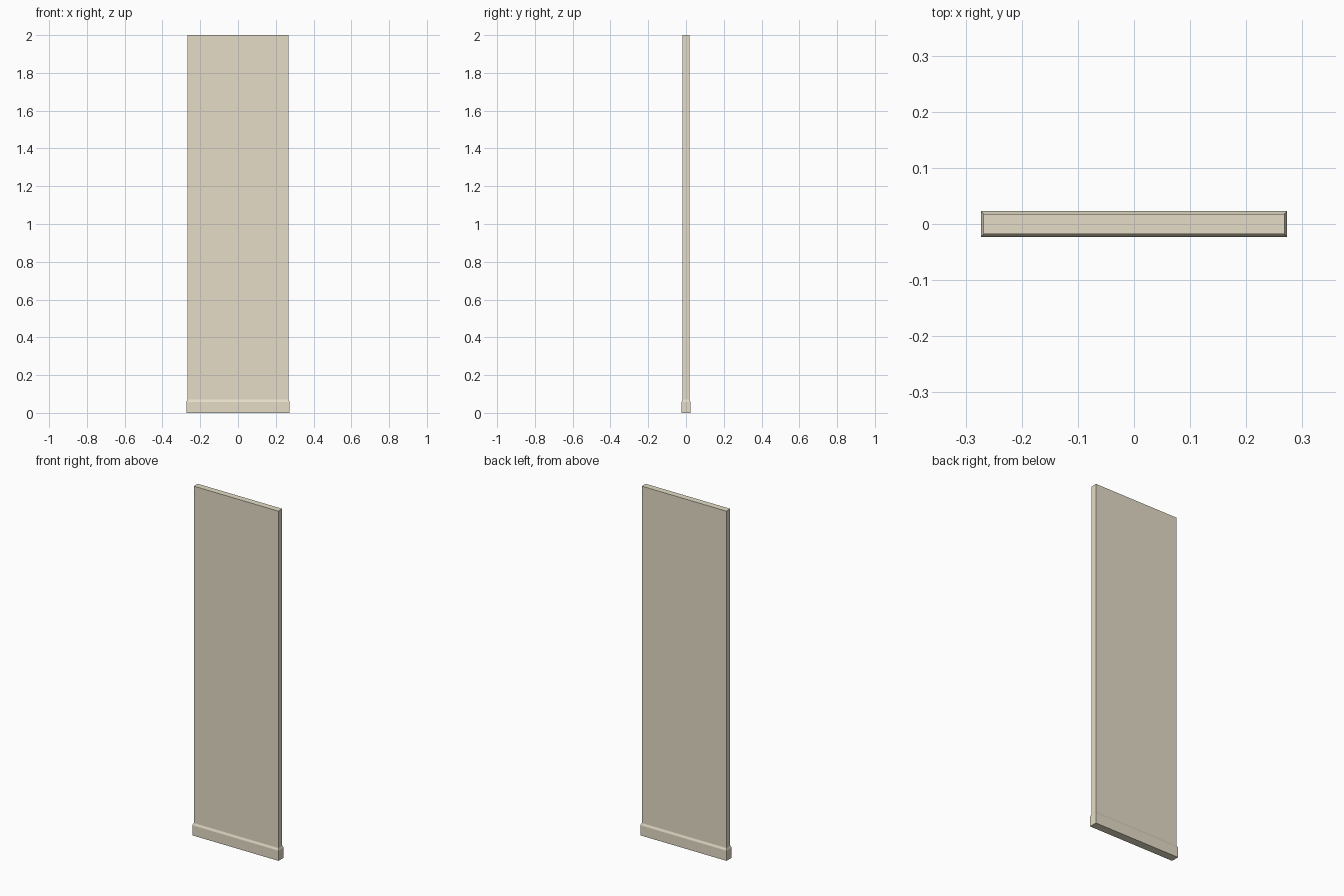
import bpy, bmesh

if "Cube" in bpy.data.objects:
    bpy.data.objects.remove(bpy.data.objects["Cube"])

# Rectangular cross-sections from floor to top: half width, half depth, height
sections = [
    (0.273, 0.0232, 0.0),    # skirting bottom
    (0.273, 0.0232, 0.058),  # skirting shoulder
    (0.268, 0.0178, 0.07),   # top of skirting bevel
    (0.268, 0.0178, 2.0),    # panel top
]

# Loft the sections into one closed panel with a skirting
bm = bmesh.new()
rings = [[bm.verts.new((sx * w, sy * d, z))
          for sx, sy in ((-1, -1), (1, -1), (1, 1), (-1, 1))]
         for w, d, z in sections]
for low, high in zip(rings, rings[1:]):
    for i in range(4):
        j = (i + 1) % 4
        bm.faces.new((low[i], low[j], high[j], high[i]))
bm.faces.new(rings[0][::-1])
bm.faces.new(rings[-1])
bmesh.ops.recalc_face_normals(bm, faces=bm.faces)

mesh = bpy.data.meshes.new("panel_with_skirting")
bm.to_mesh(mesh)
bm.free()

# Cream finish
cream = bpy.data.materials.new("cream")
cream.diffuse_color = (0.78, 0.72, 0.57, 1)
cream.use_nodes = True
cream.node_tree.nodes["Principled BSDF"].inputs["Base Color"].default_value = cream.diffuse_color
mesh.materials.append(cream)

panel = bpy.data.objects.new("panel_with_skirting", mesh)
bpy.context.collection.objects.link(panel)
